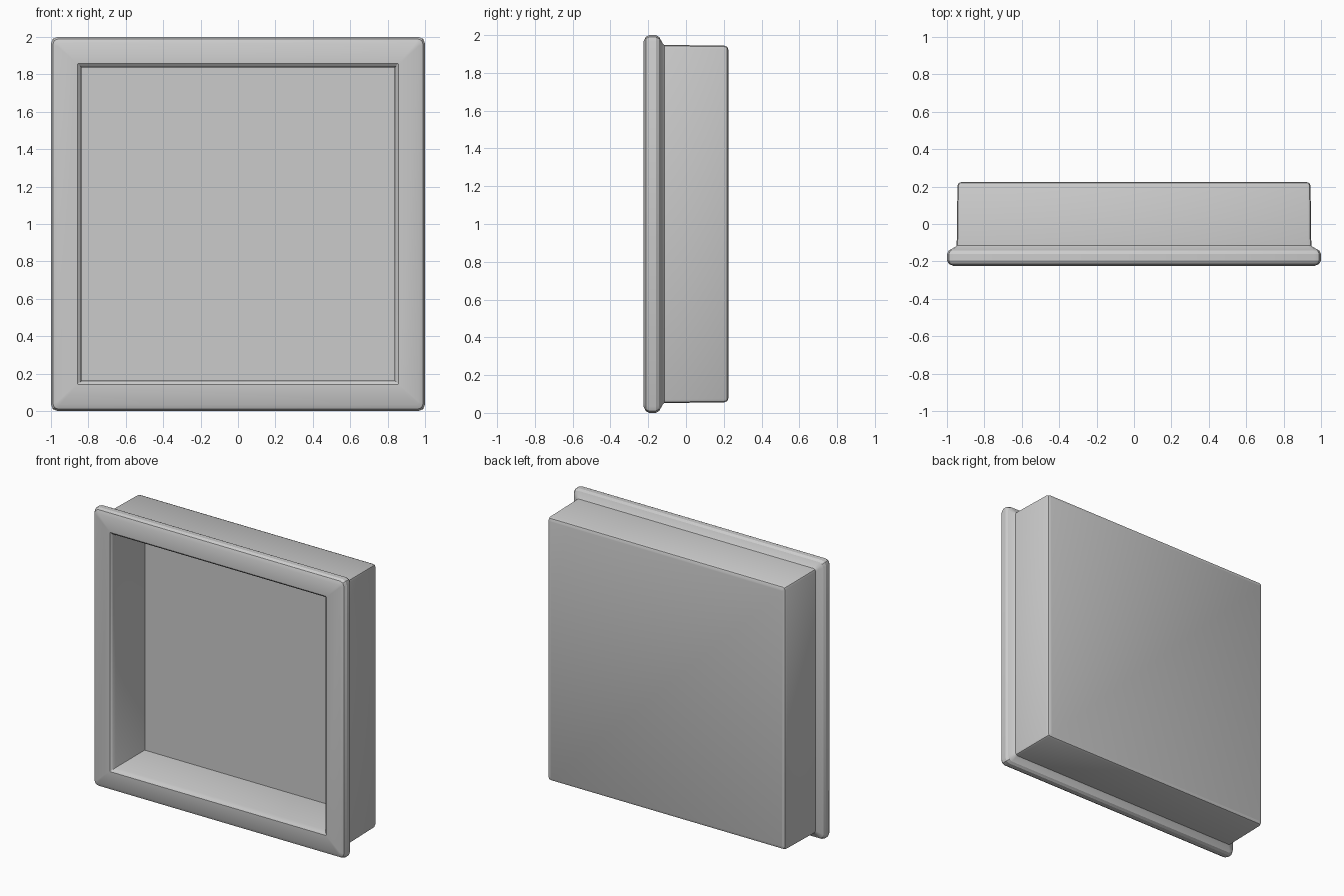
import bpy, bmesh, math

if "Cube" in bpy.data.objects:
    bpy.data.objects.remove(bpy.data.objects["Cube"])

CENTRE_Z = 1.0


def rounded_square(half, corner, y, steps=2):
    """Square outline facing -y, with softened corners."""
    pts = []
    for k in range(4):
        quarter = k * math.pi / 2
        sx = 1 if k in (0, 3) else -1
        sz = 1 if k in (0, 1) else -1
        for i in range(steps + 1):
            a = quarter + i * math.pi / 2 / steps
            pts.append((sx * (half - corner) + corner * math.cos(a), y,
                        CENTRE_Z + sz * (half - corner) + corner * math.sin(a)))
    return pts


def loft(name, sections):
    """Skin a stack of rounded squares and close both ends."""
    bm = bmesh.new()
    rings = [[bm.verts.new(p) for p in rounded_square(*s)] for s in sections]
    n = len(rings[0])
    for a, b in zip(rings, rings[1:]):
        for i in range(n):
            j = (i + 1) % n
            bm.faces.new((a[i], a[j], b[j], b[i]))
    bm.faces.new(rings[0])
    bm.faces.new(rings[-1])
    bmesh.ops.recalc_face_normals(bm, faces=bm.faces)
    mesh = bpy.data.meshes.new(name)
    bm.to_mesh(mesh)
    bm.free()
    obj = bpy.data.objects.new(name, mesh)
    bpy.context.collection.objects.link(obj)
    bpy.context.view_layer.objects.active = obj
    obj.select_set(True)
    bpy.ops.object.shade_smooth_by_angle(angle=math.radians(25))
    obj.select_set(False)
    return obj


# Square recessed box with a raised front frame: (half size, corner, y)
loft("framed_box", [
    # inside floor and walls
    (0.838, 0.003, 0.14),
    (0.838, 0.003, -0.19),
    # softened inner rim of the frame
    (0.845, 0.004, -0.213),
    (0.858, 0.005, -0.225),
    # frame face and rounded outer rim
    (0.965, 0.015, -0.225),
    (0.990, 0.030, -0.213),
    (1.000, 0.035, -0.195),
    (1.000, 0.035, -0.160),
    (0.990, 0.032, -0.142),
    # step down to the box body
    (0.955, 0.020, -0.122),
    (0.948, 0.018, -0.115),
    # body sides and rounded back edge
    (0.944, 0.018, 0.203),
    (0.938, 0.016, 0.218),
    (0.922, 0.010, 0.225),
])
